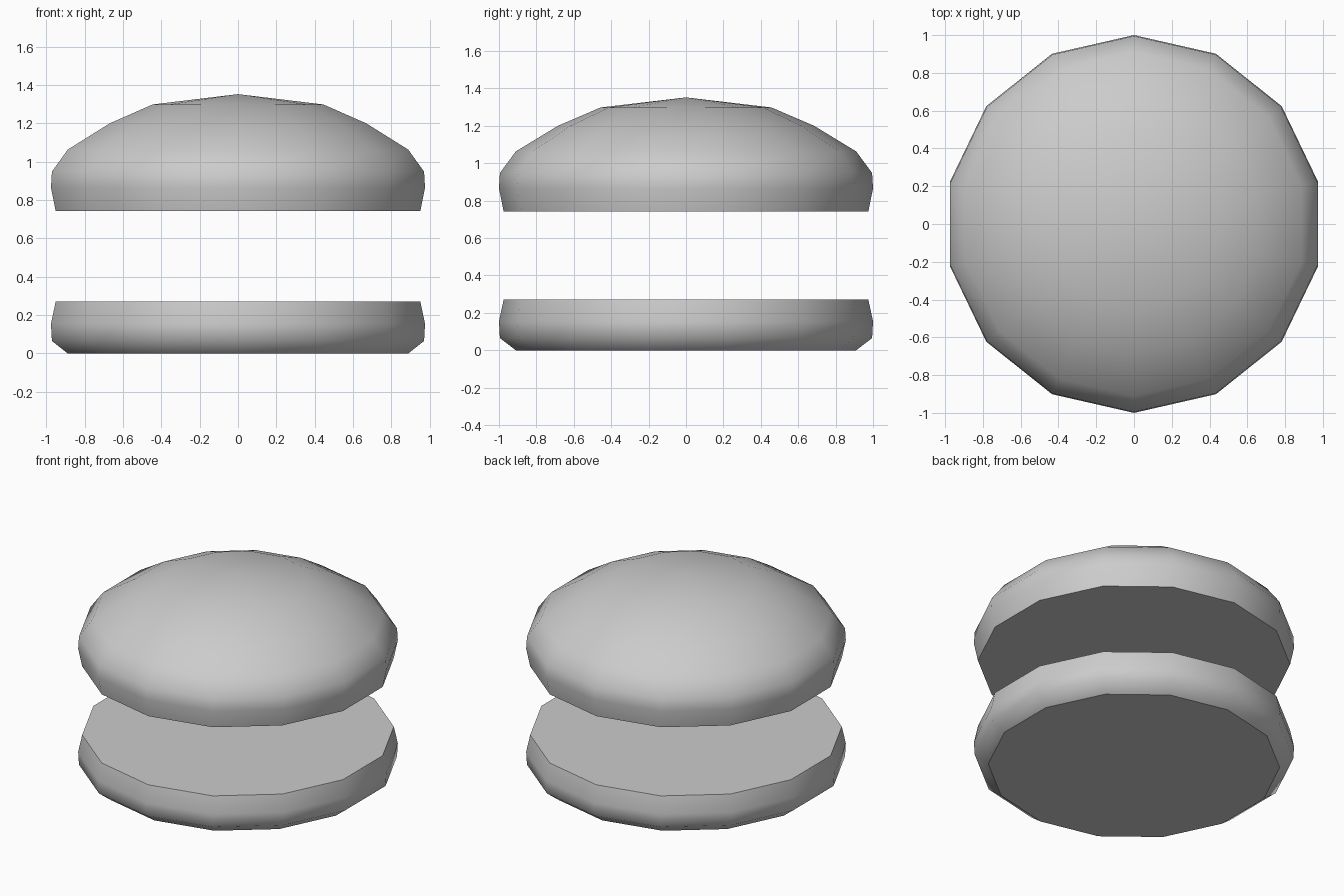
import bpy, bmesh
from math import sin, cos, tau

if "Cube" in bpy.data.objects:
    bpy.data.objects.remove(bpy.data.objects["Cube"])

SIDES = 14


def lathe(name, profile):
    """Revolve (radius, z) points listed bottom to top; cap open flat ends."""
    bm = bmesh.new()
    rings = []
    for r, z in profile:
        if r == 0:
            rings.append([bm.verts.new((0, 0, z))] * SIDES)
        else:
            rings.append([bm.verts.new((r * sin(-tau * i / SIDES), r * cos(tau * i / SIDES), z))
                          for i in range(SIDES)])
    for low, high in zip(rings, rings[1:]):
        for i in range(SIDES):
            j = (i + 1) % SIDES
            corners = list(dict.fromkeys((low[i], low[j], high[j], high[i])))
            bm.faces.new(corners).smooth = True
    # flat caps with crisp rims
    for ring, (r, z) in ((rings[0], profile[0]), (rings[-1], profile[-1])):
        if r > 0:
            cap = bm.faces.new(ring)
            cap.smooth = False
            for e in cap.edges:
                e.smooth = False
    bmesh.ops.recalc_face_normals(bm, faces=bm.faces)
    mesh = bpy.data.meshes.new(name)
    bm.to_mesh(mesh)
    bm.free()
    obj = bpy.data.objects.new(name, mesh)
    bpy.context.collection.objects.link(obj)
    return obj


# lower bun half
lathe("bottom_bun", [(0.91, 0.0), (0.995, 0.065), (1.0, 0.155), (0.975, 0.27)])

# domed upper bun half
lathe("top_bun", [(0.975, 0.743), (1.0, 0.865), (0.995, 0.948), (0.91, 1.063),
                  (0.685, 1.2), (0.457, 1.298), (0, 1.352)])
